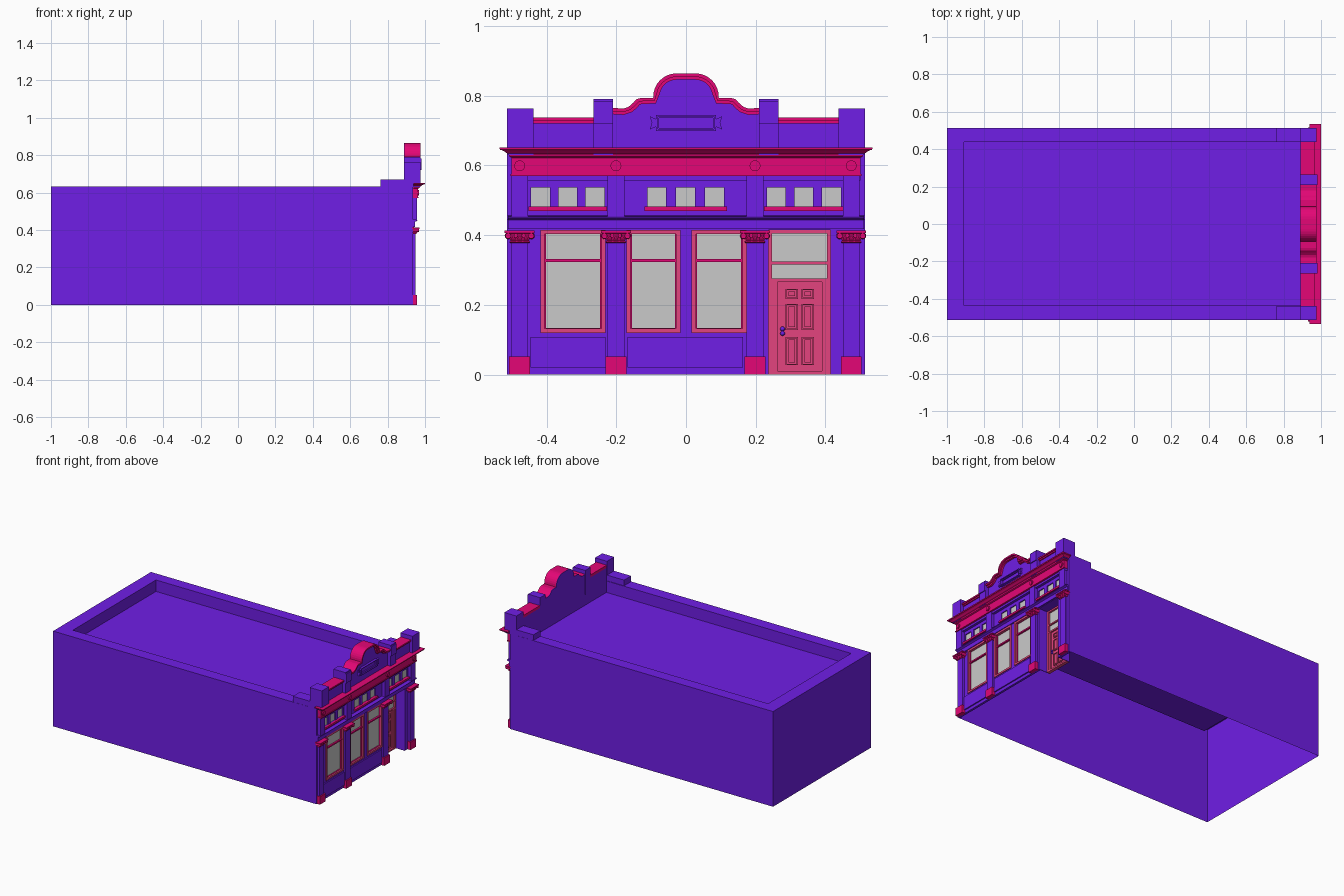
import bpy, bmesh, math
from mathutils import Vector, Matrix

cube = bpy.data.objects.get("Cube")
if cube:
    bpy.data.objects.remove(cube, do_unlink=True)


def material(name, *rgb):
    lin = [((c / 255 + 0.055) / 1.055) ** 2.4 for c in rgb] + [1]
    m = bpy.data.materials.new(name)
    m.use_nodes = True
    m.diffuse_color = lin
    m.node_tree.nodes["Principled BSDF"].inputs["Base Color"].default_value = lin
    return m


purple = material("purple paint", 112, 30, 230)
crimson = material("crimson trim", 228, 6, 118)
rose = material("rose joinery", 228, 68, 126)
grey = material("grey glass", 202, 202, 202)


def finish(name, mat, bm, recalc=True):
    if recalc:
        bmesh.ops.recalc_face_normals(bm, faces=bm.faces[:])
    me = bpy.data.meshes.new(name)
    bm.to_mesh(me)
    bm.free()
    me.materials.append(mat)
    ob = bpy.data.objects.new(name, me)
    bpy.context.collection.objects.link(ob)
    return ob


def boxes(name, mat, items):
    """Boxes given as x0, x1, y0, y1, z0, z1."""
    bm = bmesh.new()
    for x0, x1, y0, y1, z0, z1 in items:
        mx = Matrix.Translation(((x0 + x1) / 2, (y0 + y1) / 2, (z0 + z1) / 2))
        bmesh.ops.create_cube(bm, size=1, matrix=mx @ Matrix.Diagonal((x1 - x0, y1 - y0, z1 - z0, 1)))
    return finish(name, mat, bm)


def frame(x0, x1, y0, y1, z0, z1, w):
    """Four bars around a rectangle, w wide."""
    return [(x0, x1, y0, y0 + w, z0, z1), (x0, x1, y1 - w, y1, z0, z1),
            (x0, x1, y0 + w, y1 - w, z0, z0 + w), (x0, x1, y0 + w, y1 - w, z1 - w, z1)]


def loft(bm, rings, start=True, end=True):
    """Stack of rectangles x0, x1, y0, y1, z."""
    vs = [[bm.verts.new(p) for p in ((a, c, z), (b, c, z), (b, d, z), (a, d, z))]
          for a, b, c, d, z in rings]
    for lo, hi in zip(vs, vs[1:]):
        for i in range(4):
            j = (i + 1) % 4
            bm.faces.new((lo[i], lo[j], hi[j], hi[i]))
    if start:
        bm.faces.new(vs[0][::-1])
    if end:
        bm.faces.new(vs[-1])


def prism(name, mat, pts, x0, x1):
    """Outline in y, z pushed along x."""
    bm = bmesh.new()
    f = bm.faces.new([bm.verts.new((x0, y, z)) for y, z in pts])
    new = bmesh.ops.extrude_face_region(bm, geom=[f])["geom"]
    bmesh.ops.translate(bm, vec=(x1 - x0, 0, 0), verts=[v for v in new if isinstance(v, bmesh.types.BMVert)])
    return finish(name, mat, bm)


# Main building: open underneath, sunken roof behind a parapet rim
H = 0.514
ROOF = 0.557
bm = bmesh.new()
loft(bm, [(-1, 0.933, -H, H, 0), (-1, 0.933, -H, H, 0.633),
          (-0.91, 0.89, -0.435, 0.438, 0.633), (-0.91, 0.89, -0.435, 0.438, ROOF)], start=False)
bmesh.ops.delete(bm, geom=[f for f in bm.faces if f.calc_center_median().x > 0.92], context='FACES')
finish("building_shell", purple, bm, recalc=False)
boxes("roof_step", purple, [(0.763, 0.9, s * 0.476 - 0.037, s * 0.476 + 0.037, 0.62, 0.671) for s in (-1, 1)])

# Facade wall with openings
windows = [(-0.418, -0.231), (-0.171, -0.016), (0.016, 0.174)]
WZ0, WZ1 = 0.12, 0.415
door = (0.237, 0.415)
small = [(c + k * p - 0.027, c + k * p + 0.027)
         for c, p in ((-0.339, 0.078), (-0.001, 0.083), (0.338, 0.079)) for k in (-1, 0, 1)]
SZ0, SZ1 = 0.482, 0.536
WALL = 0.936
holes = [(a, b, WZ0, WZ1) for a, b in windows] + [(*door, 0, WZ1)] + [(a, b, SZ0, SZ1) for a, b in small]
ys = sorted({-H, H} | {v for h in holes for v in h[:2]})
zs = sorted({0, 0.65} | {v for h in holes for v in h[2:]})
bm = bmesh.new()
for y0, y1 in zip(ys, ys[1:]):
    for z0, z1 in zip(zs, zs[1:]):
        y, z = (y0 + y1) / 2, (z0 + z1) / 2
        if not any(h[0] < y < h[1] and h[2] < z < h[3] for h in holes):
            bm.faces.new([bm.verts.new((WALL, *p)) for p in ((y0, z0), (y1, z0), (y1, z1), (y0, z1))])
bmesh.ops.remove_doubles(bm, verts=bm.verts[:], dist=0.0001)
wall = finish("facade_wall", purple, bm, recalc=False)
solid = wall.modifiers.new("thickness", 'SOLIDIFY')
solid.thickness = 0.015

# Shop windows
glass, outer, inner = [], [], []
for a, b in windows:
    glass.append((0.921, 0.925, a, b, WZ0, WZ1))
    outer += frame(0.922, 0.942, a, b, WZ0, WZ1, 0.012)
    inner += frame(0.922, 0.932, a + 0.012, b - 0.012, WZ0 + 0.01, WZ1 - 0.008, 0.004)
    inner.append((0.922, 0.936, a + 0.012, b - 0.012, 0.323, 0.332))
boxes("shop_window_glass", grey, glass)
boxes("shop_window_frame", rose, outer)
boxes("shop_window_inner_trim", crimson, inner)

# Small upper windows and sills
boxes("upper_window_glass", grey, [(0.923, 0.929, a, b, SZ0, SZ1) for a, b in small])
boxes("upper_window_sill", crimson, [(0.925, 0.95, small[i][0] - 0.008, small[i + 2][1] + 0.008, 0.47, SZ0)
                                     for i in (0, 3, 6)])

# Panels under the shop windows
boxes("stall_panel", purple, [(0.93, 0.944, -0.446, -0.231, 0.02, 0.108), (0.93, 0.944, -0.168, 0.164, 0.02, 0.108)])

# Deeply recessed doorway
DX = 0.86
boxes("doorway_reveal", purple, [(DX - 0.01, 0.93, door[0] - 0.004, door[0], 0, 0.418),
                                 (DX - 0.01, 0.93, door[1], door[1] + 0.004, 0, 0.418),
                                 (DX - 0.01, 0.93, *door, WZ1, 0.419)])
boxes("door_frame", rose, frame(DX - 0.01, DX + 0.012, *door, 0, WZ1, 0.01)
      + [(DX - 0.01, DX + 0.01, *door, 0.265, 0.275), (DX - 0.01, DX + 0.01, *door, 0.316, 0.324),
         (DX - 0.01, DX + 0.008, 0.247, 0.263, 0, 0.266), (DX - 0.01, DX + 0.008, 0.39, 0.405, 0, 0.266)])
boxes("transom_glass", grey, [(DX - 0.01, DX, 0.245, 0.407, 0.27, 0.41)])
boxes("door_leaf", rose, [(DX - 0.01, DX, 0.263, 0.39, 0, 0.266)])
mould = []
for y in (0.286, 0.332):
    for z0, z1 in ((0.217, 0.246), (0.128, 0.203), (0.027, 0.108)):
        mould += frame(DX - 0.002, DX + 0.006, y, y + 0.035, z0, z1, 0.004)
        mould.append((DX - 0.002, DX + 0.005, y + 0.008, y + 0.027, z0 + 0.008, z1 - 0.008))
boxes("door_panel_moulding", rose, mould)
bm = bmesh.new()
for z in (0.118, 0.131):
    bmesh.ops.create_uvsphere(bm, u_segments=10, v_segments=6, radius=0.007,
                              matrix=Matrix.Translation((DX + 0.008, 0.277, z)))
finish("door_knob", purple, bm)

# Pilasters with bases and leafy capitals
cols = [-0.477, -0.201, 0.198, 0.474]
side = Matrix.Rotation(math.pi / 2, 4, 'Y')
boxes("pilaster_shaft", purple, [(0.93, 0.95, c - 0.024, c + 0.024, 0.04, 0.4) for c in cols])
boxes("pilaster_base", crimson, [(0.93, 0.958, c - 0.03, c + 0.03, 0, 0.052) for c in cols])
boxes("upper_pilaster", purple, [(0.93, 0.958, c - 0.024, c + 0.024, 0.45, 0.572) for c in cols])
bm = bmesh.new()
for c in cols:
    loft(bm, [(0.93, 0.95 + d, c - w, c + w, z) for d, w, z in
              ((0.002, 0.028, 0.378), (0.006, 0.03, 0.381), (0.003, 0.026, 0.384), (0.014, 0.036, 0.405),
               (0.02, 0.043, 0.406), (0.02, 0.043, 0.413))])
    for s in (-1, 1):
        for y, z, r in ((0.033, 0.398, 0.01), (0.011, 0.399, 0.007)):
            bmesh.ops.create_cone(bm, cap_ends=True, segments=12, radius1=r, radius2=r * 0.8, depth=0.034,
                                  matrix=Matrix.Translation((0.952, c + s * y, z)) @ side)
    for y in (-0.018, 0, 0.018):
        loft(bm, [(0.93, 0.955 + d, c + y - w, c + y + w, z) for d, w, z in
                  ((0, 0.007, 0.383), (0.007, 0.006, 0.391), (0.009, 0.002, 0.396))])
finish("capital", crimson, bm)

# Lintel band with a sloped ledge, frieze and rosettes
bm = bmesh.new()
loft(bm, [(0.93, 0.945 + d, -0.511, 0.511, z) for d, z in
          ((0, 0.417), (0, 0.443), (0.013, 0.449), (0.015, 0.453), (0, 0.456))])
finish("lintel_band", purple, bm)
boxes("frieze", crimson, [(0.93, 0.962, -0.5, 0.5, 0.575, 0.626), (0.93, 0.965, -0.503, 0.503, 0.57, 0.576)])
bm = bmesh.new()
for c in cols:
    for r, depth in ((0.0155, 0.01), (0.012, 0.014)):
        bmesh.ops.create_cone(bm, cap_ends=True, segments=20, radius1=r, radius2=r, depth=depth,
                              matrix=Matrix.Translation((0.962, c, 0.599)) @ side)
finish("frieze_rosette", crimson, bm)

# Cornice
bm = bmesh.new()
loft(bm, [(0.937, 0.965 + d, -0.5 - d, 0.5 + d, z) for d, z in
          ((0, 0.622), (0.006, 0.625), (0.009, 0.633), (0.016, 0.636), (0.022, 0.641), (0.028, 0.644),
           (0.034, 0.645), (0.035, 0.652))])
finish("cornice", crimson, bm)

# Parapet with posts and caps
boxes("parapet_wall", purple, [(0.89, 0.953, -0.5, 0.5, ROOF, 0.722)])
boxes("parapet_cap", crimson, [(0.89, x1, s * 0.352 - 0.09, s * 0.352 + 0.09, z0, z1)
                               for s in (-1, 1) for x1, z0, z1 in ((0.96, 0.72, 0.729), (0.967, 0.728, 0.737))])
boxes("parapet_post", purple, [(0.888, 0.976, s * 0.476 - 0.038, s * 0.476 + 0.038, 0.63, 0.763) for s in (-1, 1)]
      + [(0.887, 0.976, s * 0.237 - 0.028, s * 0.237 + 0.028, 0.63, 0.79) for s in (-1, 1)]
      + [(0.97, 0.982, s * 0.237 - 0.028, s * 0.237 + 0.028, 0.72, 0.783) for s in (-1, 1)])

# Curved gable with its moulding
half = [(0.21, 0.765), (0.18, 0.763), (0.165, 0.768), (0.152, 0.779), (0.142, 0.79), (0.128, 0.794), (0.094, 0.794)]
half += [(0.027 + 0.067 * math.cos(t * math.pi / 16), 0.797 + 0.067 * math.sin(t * math.pi / 16))
         for t in range(1, 9)]
curve = half + [(-y, z) for y, z in reversed(half)]


def inset(pts, d):
    out = []
    for i, p in enumerate(pts):
        t = Vector(pts[min(i + 1, len(pts) - 1)]) - Vector(pts[max(i - 1, 0)])
        t.normalize()
        out.append((p[0] - t.y * d, p[1] + t.x * d))
    return out


low = inset(curve, 0.018)
mid = inset(curve, 0.01)
foot = [(-0.21, 0.65), (0.21, 0.65)]
prism("gable_face", purple, low + foot, 0.89, 0.953)
prism("gable_back", purple, curve + foot, 0.888, 0.891)
prism("gable_moulding_outer", crimson, curve + mid[::-1], 0.89, 0.977)
prism("gable_moulding_inner", crimson, mid + low[::-1], 0.89, 0.966)

# Blank plaque with flared ends
boxes("plaque_frame", purple, frame(0.95, 0.968, -0.086, 0.086, 0.699, 0.745, 0.005)
      + frame(0.95, 0.961, -0.081, 0.081, 0.704, 0.74, 0.004))
for s in (-1, 1):
    prism("plaque_end", purple, [(s * 0.086, 0.711), (s * 0.104, 0.703), (s * 0.098, 0.722),
                                 (s * 0.104, 0.741), (s * 0.086, 0.733)], 0.95, 0.965)
